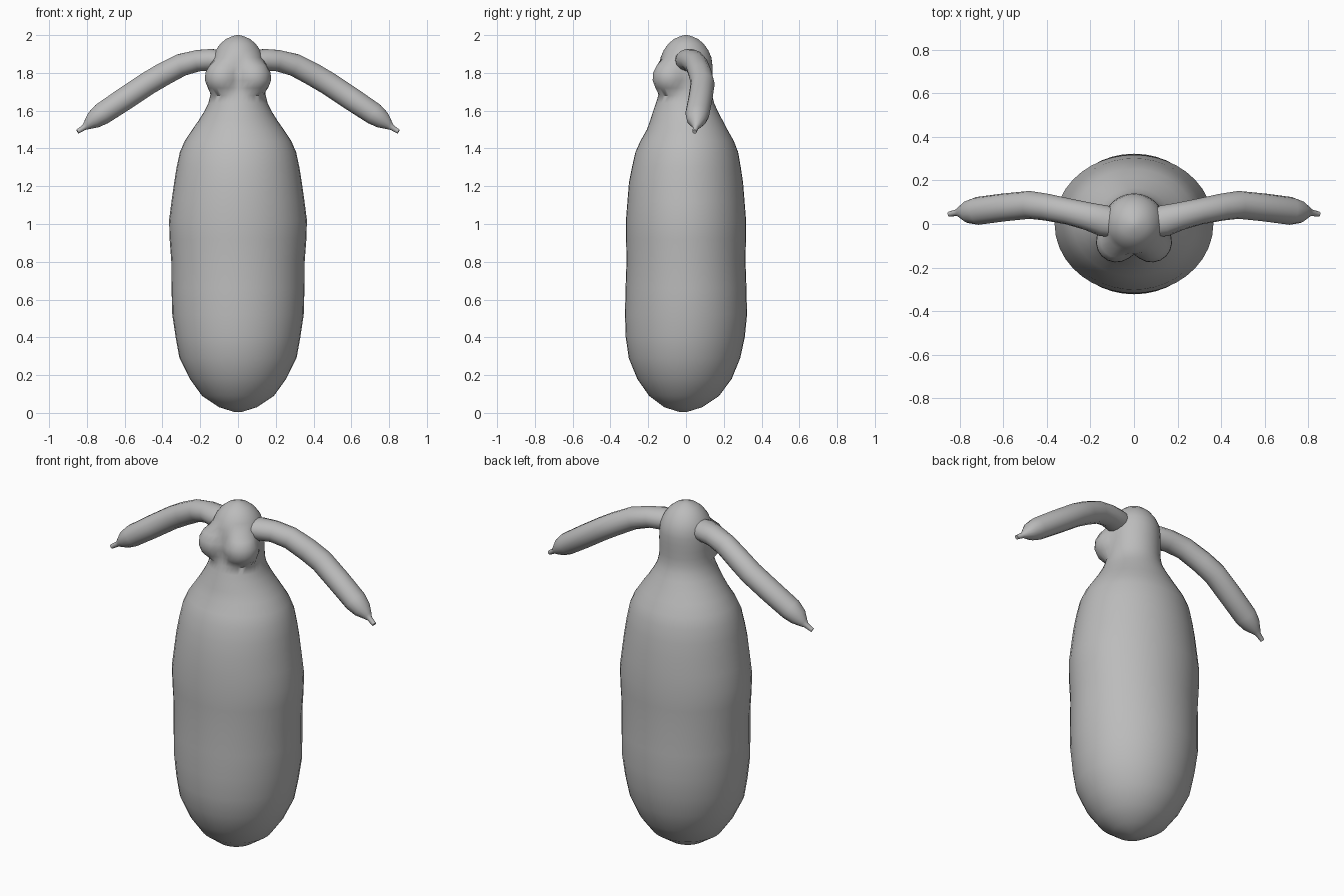
import bpy, bmesh, math
from mathutils import Vector

grey = bpy.data.materials.new("plain_grey")
grey.diffuse_color = (0.5, 0.5, 0.5, 1)


def loft(name, rings):
    """Skin a list of vertex rings, capping both ends, and shade smooth."""
    bm = bmesh.new()
    loops = [[bm.verts.new(p) for p in ring] for ring in rings]
    for a, b in zip(loops, loops[1:]):
        n = len(a)
        for i in range(n):
            j = (i + 1) % n
            bm.faces.new((a[i], a[j], b[j], b[i]))
    bm.faces.new(loops[0][::-1])
    bm.faces.new(loops[-1])
    bmesh.ops.recalc_face_normals(bm, faces=bm.faces)
    mesh = bpy.data.meshes.new(name)
    bm.to_mesh(mesh)
    bm.free()
    mesh.materials.append(grey)
    obj = bpy.data.objects.new(name, mesh)
    bpy.context.collection.objects.link(obj)
    bpy.context.view_layer.objects.active = obj
    obj.select_set(True)
    bpy.ops.object.shade_smooth_by_angle(angle=math.radians(60))
    obj.select_set(False)
    return obj


# Body and head profile: height, half width, half depth, depth centre
PROFILE = [
    (0.005, 0.02, 0.02, -0.015), (0.03, 0.10, 0.10, -0.015),
    (0.09, 0.19, 0.185, -0.01), (0.18, 0.255, 0.25, -0.008),
    (0.29, 0.31, 0.295, -0.008), (0.40, 0.33, 0.315, -0.004),
    (0.52, 0.348, 0.323, 0), (0.66, 0.352, 0.32, 0),
    (0.80, 0.353, 0.315, 0), (0.92, 0.362, 0.317, 0),
    (1.02, 0.365, 0.318, 0), (1.12, 0.352, 0.31, 0),
    (1.22, 0.338, 0.302, 0), (1.30, 0.325, 0.288, 0.002),
    (1.38, 0.308, 0.272, 0.004), (1.44, 0.282, 0.247, 0.006),
    (1.50, 0.242, 0.213, 0.006), (1.55, 0.207, 0.191, 0.002),
    (1.60, 0.176, 0.17, -0.003), (1.64, 0.157, 0.154, -0.005),
    (1.68, 0.147, 0.143, -0.004), (1.72, 0.143, 0.139, -0.001),
    (1.76, 0.143, 0.139, 0), (1.80, 0.143, 0.14, 0),
    (1.84, 0.14, 0.14, 0), (1.88, 0.135, 0.135, 0),
    (1.92, 0.118, 0.118, 0), (1.955, 0.093, 0.093, 0),
    (1.98, 0.063, 0.063, 0), (1.995, 0.028, 0.028, 0), (2.0, 0.008, 0.008, 0),
]
CHEEK = Vector((0.083, -0.085, 1.775))
CHEEK_R = 0.097


def cheek_reach(d, z, cy):
    """Distance from the axis to the far side of a cheek ball."""
    r2 = CHEEK_R ** 2 - (z - CHEEK.z) ** 2
    best = 0
    for side in (-1, 1):
        c = Vector((side * CHEEK.x, CHEEK.y - cy))
        along = c.dot(d)
        root = r2 - (c.length_squared - along * along)
        if r2 > 0 and root > 0:
            best = max(best, along + math.sqrt(root))
    return best


# Body, with the two cheeks swelling out of the face
SIDES = 40
body = []
for z, rx, ry, cy in PROFILE:
    ring = []
    for i in range(SIDES):
        a = math.tau * i / SIDES
        d = Vector((math.cos(a), math.sin(a)))
        r = 1 / math.hypot(d.x / rx, d.y / ry)
        q = cheek_reach(d, z, cy)
        if q > 0:  # blend so the cheeks run softly into the head
            r = max(r, 0.5 * (r + q + math.sqrt((r - q) ** 2 + 0.0004)) - 0.006)
        ring.append((d.x * r, cy + d.y * r, z))
    body.append(ring)
loft("body", body)

# Ears: x, y, z, half depth, half thickness
EAR = [
    (0.06, -0.005, 1.865, 0.06, 0.05), (0.14, 0.015, 1.868, 0.072, 0.06),
    (0.21, 0.035, 1.865, 0.064, 0.058), (0.30, 0.057, 1.842, 0.06, 0.061),
    (0.40, 0.077, 1.79, 0.062, 0.063), (0.48, 0.088, 1.743, 0.064, 0.063),
    (0.60, 0.076, 1.663, 0.064, 0.063), (0.72, 0.06, 1.583, 0.064, 0.06),
    (0.765, 0.056, 1.55, 0.052, 0.048), (0.80, 0.055, 1.522, 0.026, 0.025),
    (0.815, 0.052, 1.511, 0.015, 0.015), (0.85, 0.045, 1.489, 0.012, 0.012),
]
for name, side in (("left_ear", -1), ("right_ear", 1)):
    rings = []
    for k, (x, y, z, dep, thick) in enumerate(EAR):
        p, q = EAR[max(k - 1, 0)], EAR[min(k + 1, len(EAR) - 1)]
        t = (Vector(q[:3]) - Vector(p[:3])).normalized()
        up = t.cross(Vector((0, 1, 0))).normalized()
        across = up.cross(t)
        ring = []
        for i in range(14):
            a = math.tau * i / 14
            v = Vector((x, y, z)) + across * dep * math.cos(a) + up * thick * math.sin(a)
            ring.append((v.x * side, v.y, v.z))
        rings.append(ring)
    loft(name, rings)
